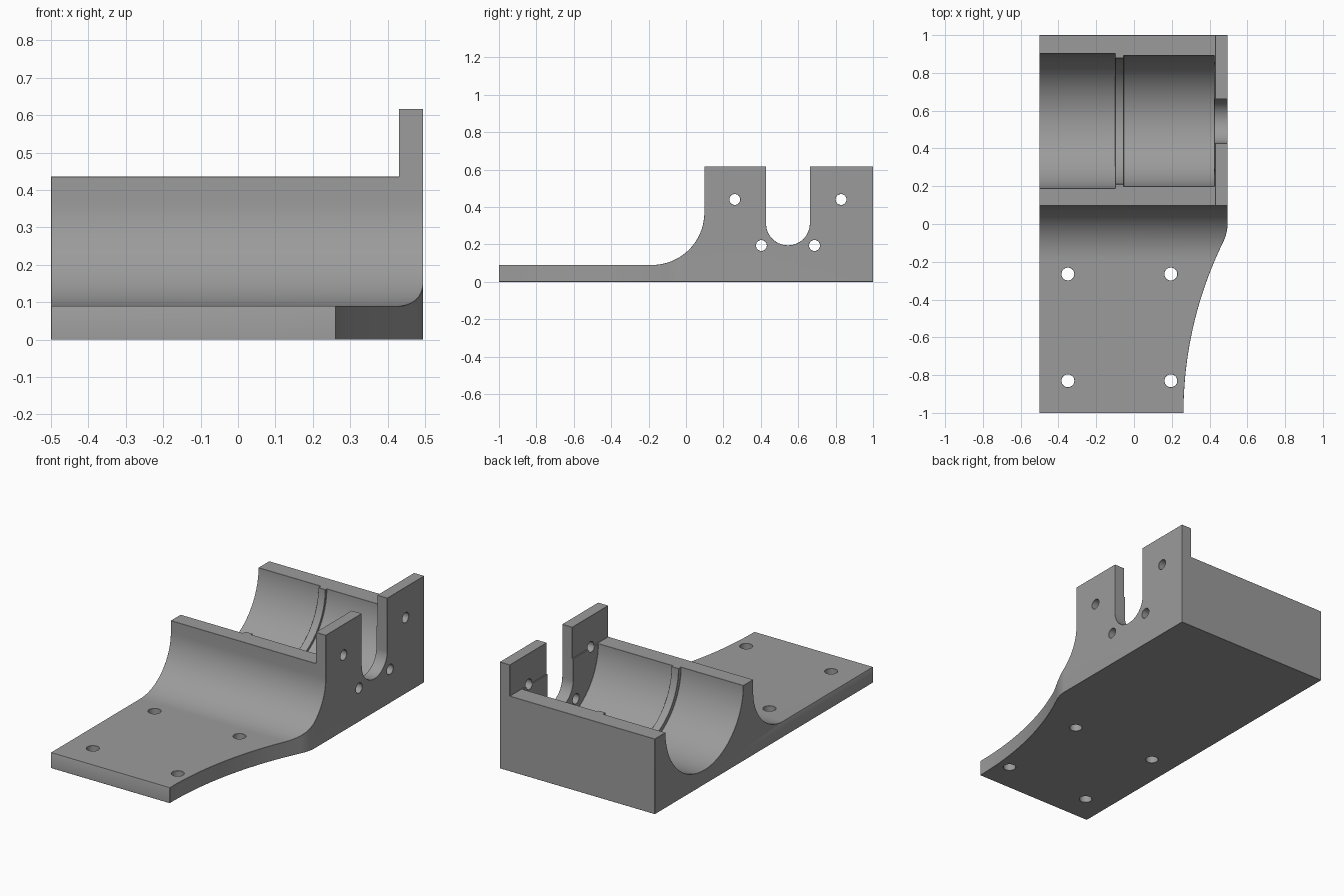
import bpy, bmesh, math
from mathutils import Matrix, Vector

if "Cube" in bpy.data.objects:
    bpy.data.objects.remove(bpy.data.objects["Cube"])

AXIS_Y, AXIS_Z = 0.545, 0.44      # bore axis
grey = bpy.data.materials.new("grey metal")
grey.diffuse_color = (0.33, 0.33, 0.33, 1)
grey.use_nodes = True
grey.node_tree.nodes["Principled BSDF"].inputs["Base Color"].default_value = grey.diffuse_color


def finish(name, bm):
    bmesh.ops.recalc_face_normals(bm, faces=bm.faces[:])
    me = bpy.data.meshes.new(name)
    bm.to_mesh(me)
    bm.free()
    ob = bpy.data.objects.new(name, me)
    bpy.context.collection.objects.link(ob)
    me.materials.append(grey)
    return ob


def prism(name, pts, start, end, along):
    """Extrude a 2D outline: along x it is (y, z), along z it is (x, y)."""
    place = (lambda a, b, d: (d, a, b)) if along == "x" else (lambda a, b, d: (a, b, d))
    bm = bmesh.new()
    face = bm.faces.new([bm.verts.new(place(a, b, start)) for a, b in pts])
    ext = bmesh.ops.extrude_face_region(bm, geom=[face])["geom"]
    moved = [v for v in ext if isinstance(v, bmesh.types.BMVert)]
    bmesh.ops.translate(bm, verts=moved, vec=Vector(place(0, 0, end - start)))
    return finish(name, bm)


def arc(cx, cy, r, a0, a1, n):
    return [(cx + r * math.cos(math.radians(a0 + (a1 - a0) * i / n)),
             cy + r * math.sin(math.radians(a0 + (a1 - a0) * i / n))) for i in range(n + 1)]


def circle(cx, cy, r, n=32):
    return arc(cx, cy, r, 0, 360, n)[:-1]


def lathe_x(name, profile, n=96):
    """Solid of revolution about the bore axis from (x, radius) pairs."""
    bm = bmesh.new()
    rings = [[bm.verts.new((x, AXIS_Y + a, AXIS_Z + b)) for a, b in circle(0, 0, r, n)]
             for x, r in profile]
    for p, q in zip(rings, rings[1:]):
        for i in range(n):
            j = (i + 1) % n
            bm.faces.new((p[i], p[j], q[j], q[i]))
    bm.faces.new(rings[0])
    bm.faces.new(rings[-1])
    return finish(name, bm)


# Bracket body: base plate, fillet and tall block in one side profile
side = [(-1, 0), (1, 0), (1, 0.617), (0.098, 0.617)]
side += arc(-0.182, 0.37, 0.28, 0, -90, 28) + [(-1, 0.09)]
body = prism("motor_bracket", side, -0.5, 0.495, "x")

cutters = []
# Open top of the cradle, leaving the end wall
cutters.append(prism("top_cut", [(-0.1, 0.436), (1.1, 0.436), (1.1, 0.8), (-0.1, 0.8)],
                     -0.6, 0.43, "x"))
# Stepped bore with a raised ring
cutters.append(lathe_x("bore_cut", [(-0.6, 0.357), (-0.1, 0.357), (-0.1, 0.334),
                                    (-0.055, 0.334), (-0.055, 0.347), (0.424, 0.347)]))
# Shaft slot in the end wall
cutters.append(prism("slot_cut", arc(AXIS_Y, 0.312, 0.117, 180, 360, 32)
                     + [(AXIS_Y + 0.117, 0.8), (AXIS_Y - 0.117, 0.8)], 0.38, 0.6, "x"))
# Curved taper of the base plate: wide sweep, then a tighter blend into the wall
sweep = [(0.262 + 2.05 - math.sqrt(2.05 ** 2 - (y + 1) ** 2), y)
         for y in [-1 + 0.9 * i / 24 for i in range(25)]]
x0, y0 = sweep[-1]
turn = math.degrees(math.asin(0.9 / 2.05))
r = (0.4965 - x0) / (1 - math.cos(math.radians(turn)))
blend = arc(0.4965 - r, y0 + r * math.sin(math.radians(turn)), r, -turn, 0, 12)
cutters.append(prism("taper_cut", [(0.262, -1.1)] + sweep + blend[1:]
                     + [(0.7, blend[-1][1]), (0.7, -1.1)], -0.2, 0.8, "z"))
# Screw holes in the end wall, on a bolt circle round the bore axis
for a in (0, 180, 240, 300):
    t = math.radians(a)
    cutters.append(prism("wall_hole_cut", circle(AXIS_Y + 0.284 * math.cos(t),
                         AXIS_Z + 0.284 * math.sin(t), 0.029), 0.38, 0.6, "x"))
# Mounting holes through the base plate
for x in (-0.35, 0.195):
    for y in (-0.83, -0.265):
        cutters.append(prism("base_hole_cut", circle(x, y, 0.034), -0.1, 0.2, "z"))

bpy.context.view_layer.objects.active = body
body.select_set(True)
for c in cutters:
    m = body.modifiers.new("cut", "BOOLEAN")
    m.operation, m.solver, m.object = "DIFFERENCE", "EXACT", c
    bpy.ops.object.modifier_apply(modifier=m.name)
    bpy.data.objects.remove(c)

# Small eased edges
b = body.modifiers.new("eased_edges", "BEVEL")
b.width, b.segments, b.limit_method, b.angle_limit = 0.005, 1, "ANGLE", math.radians(50)
bpy.ops.object.modifier_apply(modifier=b.name)
bpy.ops.object.select_all(action="DESELECT")
body.select_set(True)
bpy.context.view_layer.objects.active = body
bpy.ops.object.shade_smooth_by_angle(angle=math.radians(30))
